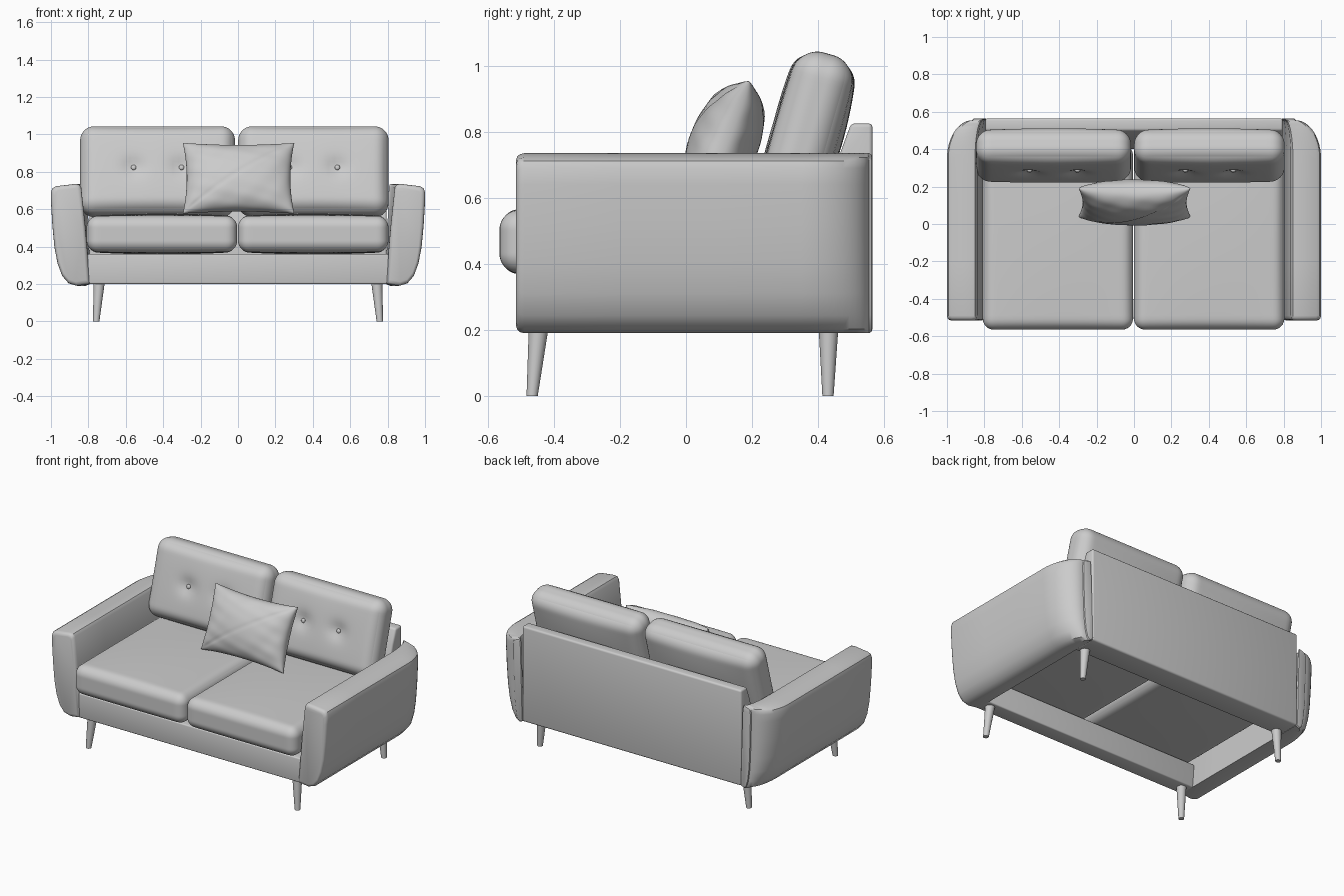
import bpy, bmesh
from math import sin, cos, pi, exp, radians
from mathutils import Matrix, Vector

if "Cube" in bpy.data.objects:
    bpy.data.objects.remove(bpy.data.objects["Cube"])


def finish(name, bm, angle=40, bevel=0):
    bmesh.ops.recalc_face_normals(bm, faces=bm.faces[:])
    me = bpy.data.meshes.new(name)
    bm.to_mesh(me)
    bm.free()
    ob = bpy.data.objects.new(name, me)
    bpy.context.collection.objects.link(ob)
    bpy.ops.object.select_all(action='DESELECT')
    ob.select_set(True)
    bpy.context.view_layer.objects.active = ob
    if bevel:
        m = ob.modifiers.new("soft_edges", 'BEVEL')
        m.width, m.segments = bevel, 3
        bpy.ops.object.modifier_apply(modifier=m.name)
    bpy.ops.object.shade_smooth_by_angle(angle=radians(angle))
    return ob


def loft(bm, rings):
    rows = [[bm.verts.new(p) for p in r] for r in rings]
    n = len(rows[0])
    for a, b in zip(rows, rows[1:]):
        for i in range(n):
            bm.faces.new((a[i], a[(i + 1) % n], b[(i + 1) % n], b[i]))
    bm.faces.new(rows[0])
    bm.faces.new(rows[-1])


def prism(name, yz, half, bevel):
    bm = bmesh.new()
    loft(bm, [[(x, y, z) for y, z in yz] for x in (-half, half)])
    return finish(name, bm, 40, bevel)


def cushion(name, loc, half, r, ax, puff, tilt=0, buttons=()):
    # rounded, puffed box; optional dents on the front where buttons sit
    bm = bmesh.new()
    bmesh.ops.create_cube(bm, size=2)
    bmesh.ops.subdivide_edges(bm, edges=bm.edges[:], cuts=38, use_grid_fill=True)
    o1, o2 = [i for i in range(3) if i != ax]
    for v in bm.verts:
        c = Vector([sin(pi / 2 * t) for t in v.co])
        p = Vector([c[i] * half[i] for i in range(3)])
        q = Vector([max(r - half[i], min(half[i] - r, p[i])) for i in range(3)])
        p = q + (p - q).normalized() * r
        p[ax] += c[ax] * puff * (1 - c[o1] ** 2) * (1 - c[o2] ** 2)
        if c.y < 0:
            for b in buttons:
                d2 = (p.x - b) ** 2 + p.z ** 2
                p.y -= c.y * (0.022 * exp(-d2 / 0.0025) + 0.010 * exp(-d2 / 0.02))
        v.co = p
    m = Matrix.Translation(loc) @ Matrix.Rotation(radians(tilt), 4, 'X')
    bm.transform(m)
    return finish(name, bm, 60), m


# arms: front profile lofted backwards, outer side curving in at the back
PROFILE = [(.79, .2), (.86, .19), (.905, .203), (.94, .243), (.965, .31), (.982, .40),
           (.993, .52), (1, .64), (1, .69), (.993, .711), (.975, .722), (.87, .735),
           (.85, .732), (.838, .715), (.815, .5)]
slices = [(-.515, 1, .022), (-.511, 1, .010), (-.503, 1, .003), (-.49, 1, 0)]
slices += [(-.2, 1, 0), (.1, 1, 0)]
for i in range(13):
    t = pi / 2 * i / 12
    slices.append((.35 + .205 * sin(t), .35 + .65 * cos(t), 0))
slices += [(.562, .34, .004), (.565, .32, .014)]
for side, s in (("left", -1), ("right", 1)):
    rings = []
    for y, f, d in slices:
        ring = []
        for x, z in PROFILE:
            x = .9 + (x - .9) * (1 - d / .11)
            z = .465 + (z - .465) * (1 - d / .27)
            ring.append((s * (.79 + (x - .79) * f), y, z))
        rings.append(ring)
    bm = bmesh.new()
    loft(bm, rings)
    finish(side + "_arm", bm, 35)

# frame: front rail and wedge shaped back panel, open underneath
prism("front_rail", [(-.505, .2), (-.505, .36), (-.40, .36), (-.40, .2)], .805, .008)
prism("back_panel", [(.565, .2), (.565, .825), (.50, .825), (.465, .73), (.40, .5), (.40, .2)],
      .795, .012)

# seat cushions
for side, x in (("left", -.407), ("right", .402)):
    cushion(side + "_seat_cushion", (x, -.07, .467), (.402, .495, .096), .06, 2, .013)

# back cushions with two buttons each
for side, x, w in (("left", -.43, .414), ("right", .403, .402)):
    spots = (-.128, .128)
    ob, m = cushion(side + "_back_cushion", (x, .365, .80), (w, .09, .245), .075, 1, .024,
                    -16, spots)
    for i, b in enumerate(spots):
        bm = bmesh.new()
        bmesh.ops.create_uvsphere(bm, u_segments=16, v_segments=8, radius=.014)
        bm.transform(m @ Matrix.Translation((b, -.084, 0)) @ Matrix.Diagonal((1, .6, 1, 1)))
        finish(f"{side}_button_{i + 1}", bm)

# throw pillow: two bulging sheets joined at the rim, diagonal seam on the front
bm = bmesh.new()
for s in (-1, 1):
    new = bmesh.ops.create_grid(bm, x_segments=48, y_segments=48, size=1)["verts"]
    for v in new:
        u, w = sin(pi / 2 * v.co.x), sin(pi / 2 * v.co.y)
        e = max(0, (1 - u * u) * (1 - w * w))
        t = .105 * e ** .42
        t += .006 * e ** .5 * (1 - e) * sin(9 * u + 4 * w) * sin(11 * w - 3 * u)
        if s < 0:
            t -= .005 * exp(-((u - w) / .035) ** 2) * min(1, e * 8)
        v.co = (.298 * u * (1 - .07 * (1 - w * w)), s * t, .203 * w * (1 - .09 * (1 - u * u)))
bmesh.ops.remove_doubles(bm, verts=bm.verts[:], dist=.0005)
bm.transform(Matrix.Translation((.003, .115, .765)) @ Matrix.Rotation(radians(-22), 4, 'X'))
finish("throw_pillow", bm, 60)

# tapered, slightly splayed legs
for row, foot_y, top_y in (("front", -.466, -.443), ("back", .43, .432)):
    for side, s in (("left", -1), ("right", 1)):
        bm = bmesh.new()
        bmesh.ops.create_cone(bm, cap_ends=True, segments=24, radius1=.017, radius2=.032,
                              depth=.24)
        for v in bm.verts:
            k = v.co.z / .24 + .5
            v.co += Vector((s * (.758 - .018 * k), foot_y + (top_y - foot_y) * k, .12))
        finish(f"{row}_{side}_leg", bm)
